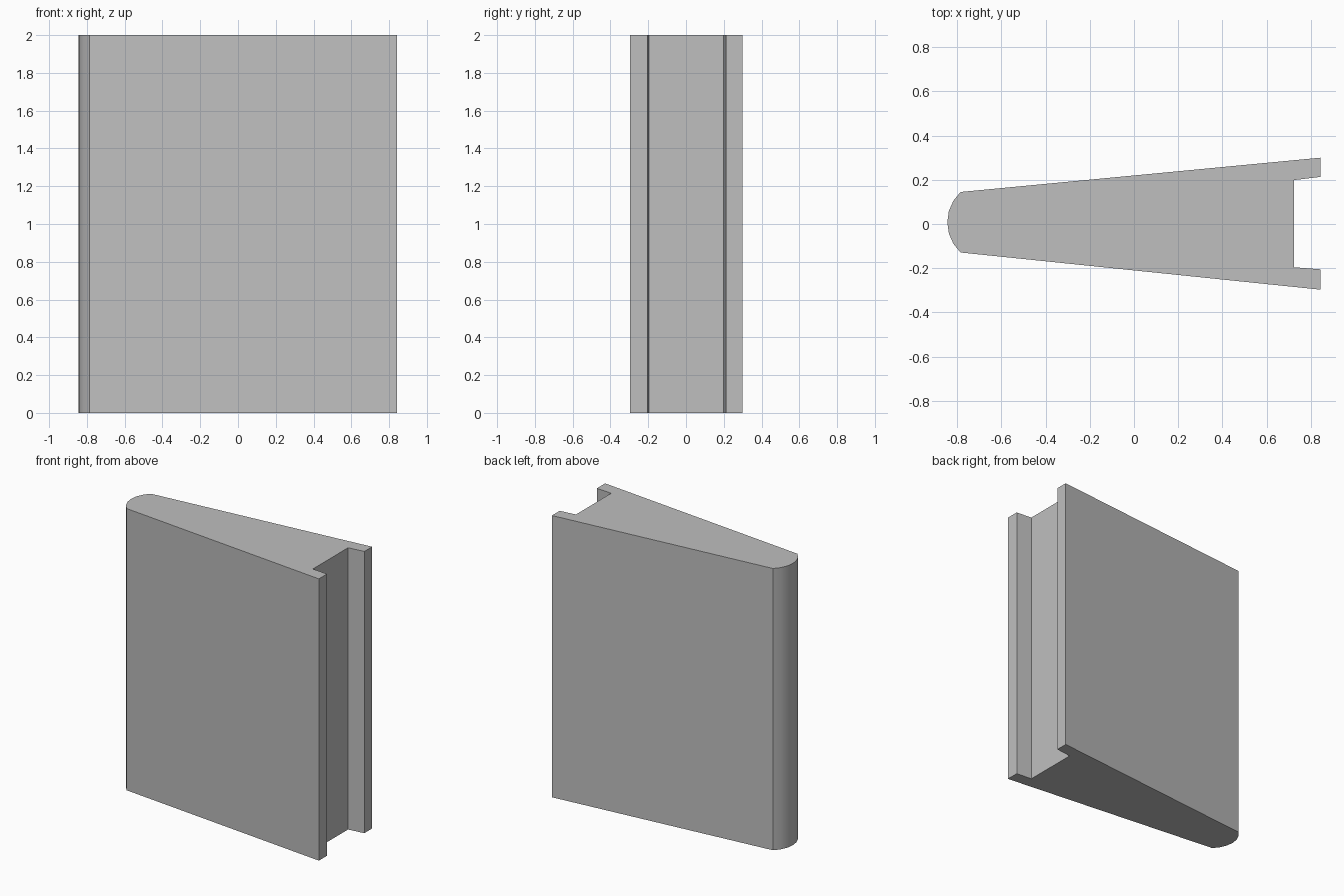
import bpy, bmesh, math

if "Cube" in bpy.data.objects:
    bpy.data.objects.remove(bpy.data.objects["Cube"])

HEIGHT = 2.0

# Plan outline: tapered body with a channel in the wide end
outline = [(-0.785, -0.129), (0.843, -0.297), (0.843, -0.205), (0.725, -0.196),
           (0.725, 0.199), (0.843, 0.213), (0.843, 0.30), (-0.785, 0.145)]

# Rounded narrow end, an arc from the last corner back to the first
cx, cy, r, steps = -0.659, 0.008, 0.186, 6
a0 = math.atan2(0.145 - cy, -0.785 - cx)
a1 = math.atan2(-0.129 - cy, -0.785 - cx) + 2 * math.pi
for i in range(1, steps):
    a = a0 + (a1 - a0) * i / steps
    outline.append((cx + r * math.cos(a), cy + r * math.sin(a)))

# Extrude the outline upward
bm = bmesh.new()
base = bm.faces.new([bm.verts.new((x, y, 0)) for x, y in outline])
ext = bmesh.ops.extrude_face_region(bm, geom=[base], use_keep_orig=True)
top = [v for v in ext["geom"] if isinstance(v, bmesh.types.BMVert)]
bmesh.ops.translate(bm, verts=top, vec=(0, 0, HEIGHT))
bmesh.ops.recalc_face_normals(bm, faces=bm.faces)
mesh = bpy.data.meshes.new("wedge_panel")
bm.to_mesh(mesh)
bm.free()

panel = bpy.data.objects.new("wedge_panel", mesh)
bpy.context.collection.objects.link(panel)
grey = bpy.data.materials.new("plain grey")
grey.diffuse_color = (0.52, 0.52, 0.52, 1)
grey.use_nodes = True
grey.node_tree.nodes["Principled BSDF"].inputs["Base Color"].default_value = grey.diffuse_color
mesh.materials.append(grey)

# Smooth rounded end, sharp corners elsewhere
bpy.context.view_layer.objects.active = panel
panel.select_set(True)
bpy.ops.object.shade_smooth_by_angle(angle=math.radians(25))
